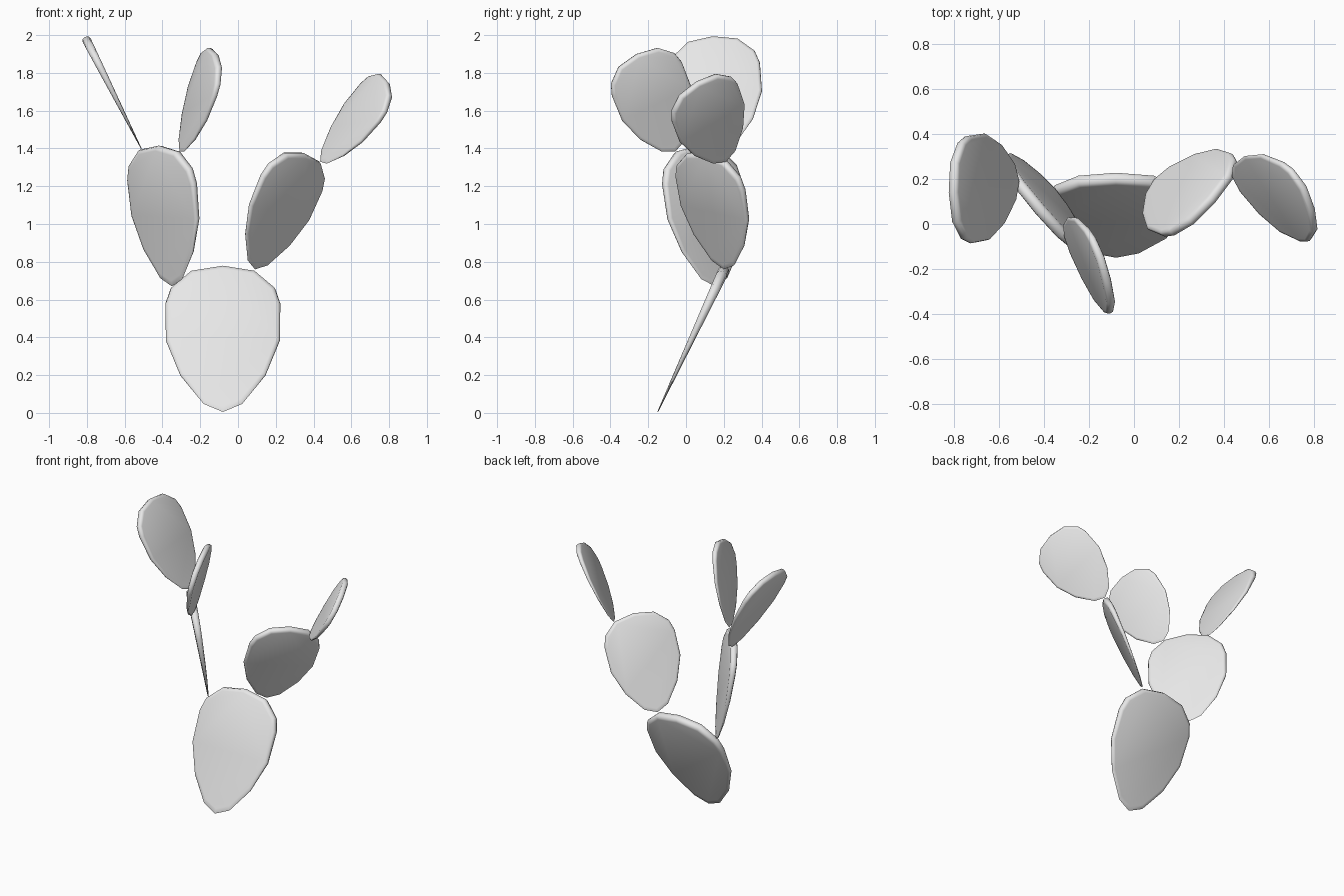
import bpy
import bmesh
from mathutils import Vector, Matrix

if "Cube" in bpy.data.objects:
    bpy.data.objects.remove(bpy.data.objects["Cube"], do_unlink=True)

grey = bpy.data.materials.new("pale grey")
grey.use_nodes = True
grey.diffuse_color = (0.8, 0.8, 0.8, 1)
grey.node_tree.nodes["Principled BSDF"].inputs["Base Color"].default_value = (0.8, 0.8, 0.8, 1)

# Half outline of a unit-long pad: (half width, height along the pad)
HALF = [(0.12, 0.055), (0.265, 0.25), (0.355, 0.49),
        (0.358, 0.745), (0.325, 0.85), (0.2, 0.965)]
OUTLINE = [(0, 0)] + HALF + [(0, 1)] + [(-x, z) for x, z in reversed(HALF)]
CENTRE = 0.55


def make_pad(name, base, tip, side):
    """Flat wedge-shaped pad from base to tip, widened along side."""
    base, tip = Vector(base), Vector(tip)
    length = (tip - base).length
    up = (tip - base).normalized()
    across = Vector(side)
    across = (across - across.dot(up) * up).normalized()
    normal = across.cross(up)
    frame = Matrix((across, normal, up)).transposed()

    bm = bmesh.new()

    # Rings from one face, over the rounded rim, to the other face
    rings = []
    for scale, depth in ((0.93, -1), (0.985, -0.75), (1, 0), (0.985, 0.75), (0.93, 1)):
        ring = []
        for x, z in OUTLINE:
            zz = CENTRE + (z - CENTRE) * scale
            thick = 0.004 + 0.031 * z
            local = Vector((x * scale, depth * thick, zz)) * length
            ring.append(bm.verts.new(base + frame @ local))
        rings.append(ring)

    count = len(OUTLINE)
    for a, b in zip(rings, rings[1:]):
        for i in range(count):
            j = (i + 1) % count
            bm.faces.new((a[i], a[j], b[j], b[i]))
    bm.faces.new(rings[0][::-1])
    bm.faces.new(rings[-1])
    bmesh.ops.recalc_face_normals(bm, faces=bm.faces)

    mesh = bpy.data.meshes.new(name)
    bm.to_mesh(mesh)
    bm.free()
    mesh.materials.append(grey)
    obj = bpy.data.objects.new(name, mesh)
    bpy.context.collection.objects.link(obj)
    for o in bpy.context.selected_objects:
        o.select_set(False)
    obj.select_set(True)
    bpy.context.view_layer.objects.active = obj
    bpy.ops.object.shade_smooth_by_angle(angle=1.0)
    return obj


# Trunk pad, two branch pads, three end pads
make_pad("base_pad", (-0.08, -0.15, 0.005), (-0.08, 0.21, 0.775), (1, 0, 0))
make_pad("right_branch_pad", (-0.35, 0.155, 0.67), (-0.42, 0.06, 1.415), (0.38, -0.44, -0.03))
make_pad("left_branch_pad", (0.09, 0.2, 0.76), (0.35, 0.105, 1.375), (0.33, 0.37, -0.07))
make_pad("right_outer_pad", (-0.51, 0.19, 1.395), (-0.81, 0.14, 1.99), (-0.016, 0.485, 0.032))
make_pad("right_inner_pad", (-0.31, -0.055, 1.385), (-0.115, -0.26, 1.9), (-0.1, 0.4, 0.18))
make_pad("left_outer_pad", (0.435, 0.212, 1.33), (0.795, 0.06, 1.75), (-0.13, 0.38, 0.17))
